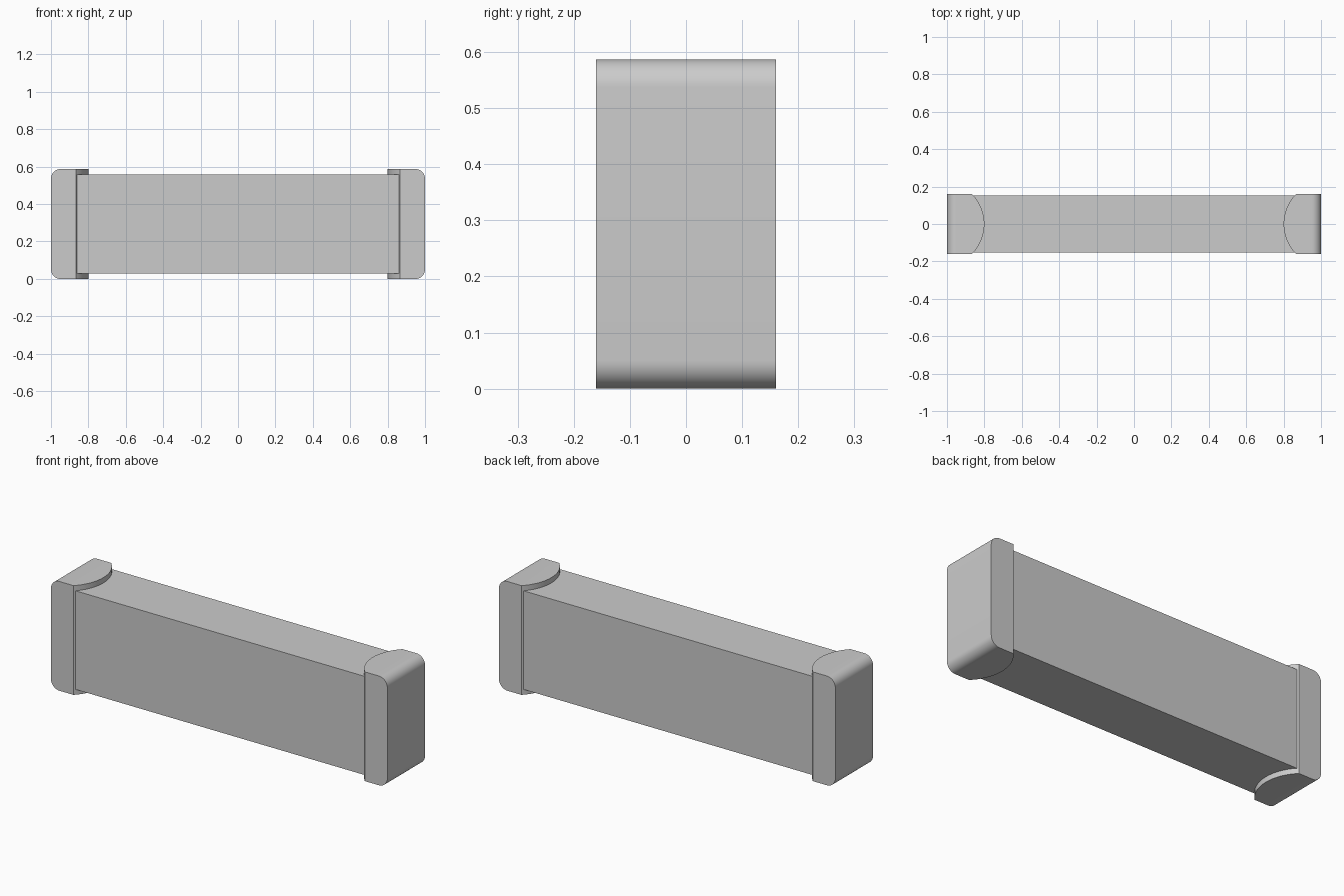
import bpy, bmesh, math

cube = bpy.data.objects.get("Cube")
if cube:
    bpy.data.objects.remove(cube, do_unlink=True)

HALF_DEPTH, HEIGHT = 0.16, 0.587     # end cap size
SHOULDER, TIP = 0.866, 0.80          # curved inner edge of the caps
CORNER = 0.05

grey = bpy.data.materials.new("plain grey")
grey.use_nodes = True
grey.diffuse_color = (0.6, 0.6, 0.6, 1)
grey.node_tree.nodes["Principled BSDF"].inputs["Base Color"].default_value = (0.6, 0.6, 0.6, 1)


def finish(bm, name):
    bmesh.ops.recalc_face_normals(bm, faces=bm.faces)
    mesh = bpy.data.meshes.new(name)
    bm.to_mesh(mesh)
    bm.free()
    mesh.materials.append(grey)
    obj = bpy.data.objects.new(name, mesh)
    bpy.context.collection.objects.link(obj)
    bpy.ops.object.select_all(action='DESELECT')
    obj.select_set(True)
    bpy.context.view_layer.objects.active = obj
    bpy.ops.object.shade_smooth_by_angle(angle=math.radians(30))
    return obj


def end_cap(name, side):
    # Plan outline: square outer end, bulging circular inner edge
    sagitta = SHOULDER - TIP
    radius = (HALF_DEPTH ** 2 + sagitta ** 2) / (2 * sagitta)
    sweep = math.asin(HALF_DEPTH / radius)
    steps = 24
    outline = [(1, -HALF_DEPTH), (1, HALF_DEPTH)]
    for i in range(steps + 1):
        a = sweep * (1 - 2 * i / steps)
        outline.append((TIP + radius - radius * math.cos(a), radius * math.sin(a)))
    bm = bmesh.new()
    base = bm.faces.new([bm.verts.new((side * x, y, 0)) for x, y in outline])
    top = bmesh.ops.extrude_face_region(bm, geom=[base])
    bmesh.ops.translate(bm, vec=(0, 0, HEIGHT),
                        verts=[v for v in top["geom"] if isinstance(v, bmesh.types.BMVert)])
    # Round the two outer edges that run front to back
    outer = [e for e in bm.edges
             if all(abs(v.co.x) > 0.99 for v in e.verts)
             and abs(e.verts[0].co.z - e.verts[1].co.z) < 0.01]
    bmesh.ops.bevel(bm, geom=outer, offset=CORNER, segments=10, profile=0.5, affect='EDGES')
    return finish(bm, name)


# Straight block, ending inside the caps
bm = bmesh.new()
bmesh.ops.create_cube(bm, size=1)
bmesh.ops.scale(bm, vec=(1.9, 0.306, 0.53), verts=bm.verts)
bmesh.ops.translate(bm, vec=(0, 0, HEIGHT / 2), verts=bm.verts)
finish(bm, "body")

end_cap("left_end_cap", 1)
end_cap("right_end_cap", -1)
